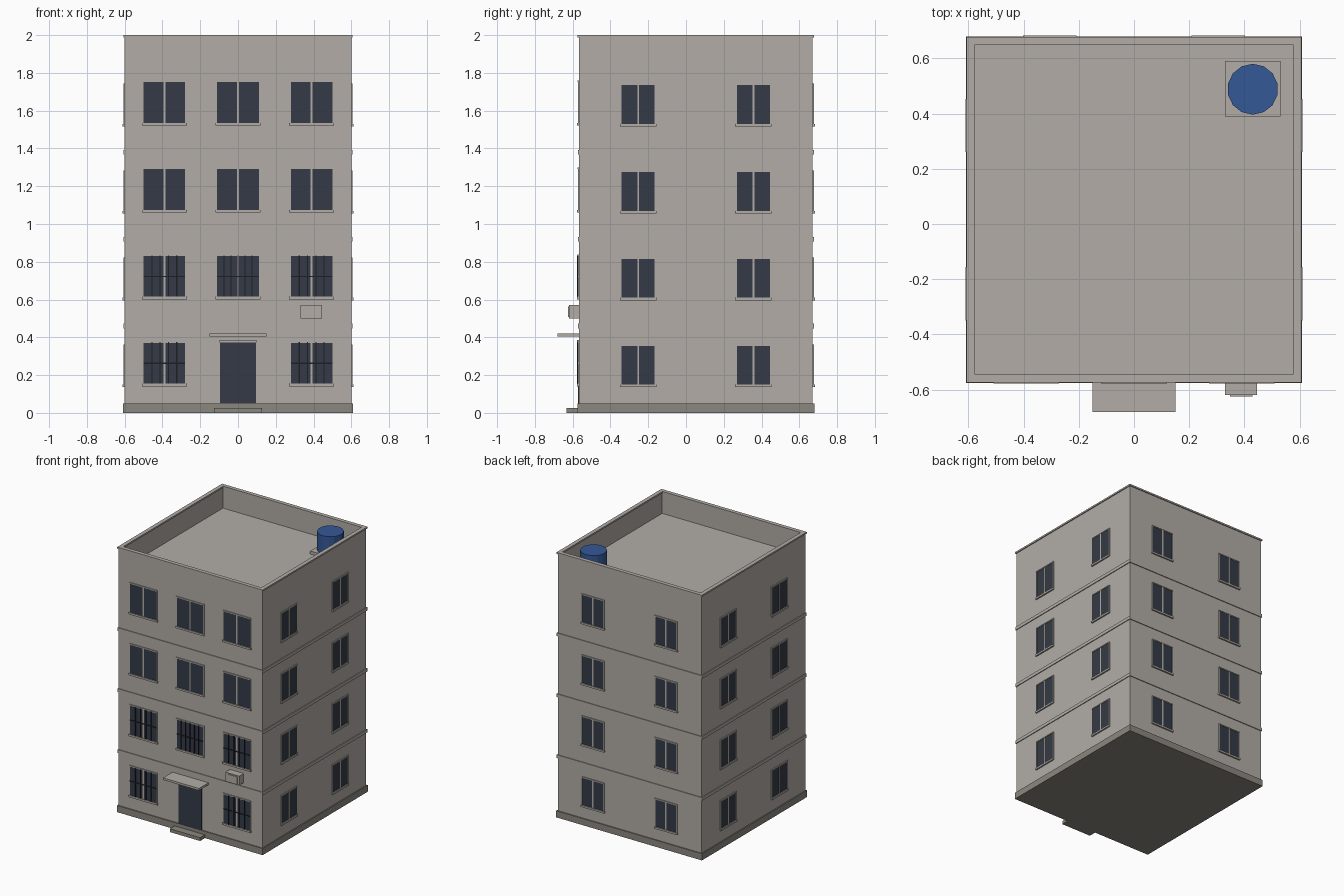
import bpy
import bmesh
from math import pi
from mathutils import Matrix, Vector

if "Cube" in bpy.data.objects:
    bpy.data.objects.remove(bpy.data.objects["Cube"])


def material(name, r, g, b):
    m = bpy.data.materials.new(name)
    m.use_nodes = True
    m.diffuse_color = (r, g, b, 1)
    m.node_tree.nodes["Principled BSDF"].inputs["Base Color"].default_value = (r, g, b, 1)
    return m


WALL = material("warm grey plaster", 0.445, 0.415, 0.38)
STONE = material("dark grey stone", 0.26, 0.24, 0.21)
GLASS = material("dark blue glass", 0.034, 0.042, 0.061)
IRON = material("black iron", 0.012, 0.013, 0.017)
BLUE = material("blue plastic", 0.036, 0.098, 0.305)


def add_box(bm, x, y, z):
    """Add a box from (low, high) pairs."""
    size = Matrix.Diagonal((x[1] - x[0], y[1] - y[0], z[1] - z[0], 1))
    mid = Vector((sum(x) / 2, sum(y) / 2, sum(z) / 2))
    bmesh.ops.create_cube(bm, size=1, matrix=Matrix.Translation(mid) @ size)


def finish(bm, name, mat, matrix=None):
    if matrix:
        bm.transform(matrix)
    mesh = bpy.data.meshes.new(name)
    bm.to_mesh(mesh)
    bm.free()
    mesh.materials.append(mat)
    obj = bpy.data.objects.new(name, mesh)
    bpy.context.collection.objects.link(obj)
    return obj


def box(name, mat, x, y, z):
    bm = bmesh.new()
    add_box(bm, x, y, z)
    return finish(bm, name, mat)


HX, HY, CY = 0.6, 0.619, 0.052      # wall half sizes and centre
FLOOR = 0.46
FRONT = CY - HY


def slab(name, mat, grow, z):
    return box(name, mat, (-HX - grow, HX + grow), (CY - HY - grow, CY + HY + grow), z)


# Body with sunken roof behind the parapet
bm = bmesh.new()
add_box(bm, (-HX, HX), (CY - HY, CY + HY), (0.04, 1.99))
bm.normal_update()
top = max(bm.faces, key=lambda f: f.calc_center_median().z)
bmesh.ops.inset_region(bm, faces=[top], thickness=0.022)
roof = bmesh.ops.extrude_discrete_faces(bm, faces=[top])["faces"][0]
bmesh.ops.translate(bm, verts=roof.verts, vec=(0, 0, -0.16))
finish(bm, "walls_and_roof", WALL)

# Coping ring on the parapet
bm = bmesh.new()
ox, oy, w = HX + 0.007, HY + 0.007, 0.03
for s in (-1, 1):
    add_box(bm, sorted((s * ox, s * (ox - w))), (CY - oy, CY + oy), (1.988, 2))
    add_box(bm, (w - ox, ox - w), sorted((CY + s * oy, CY + s * (oy - w))), (1.988, 2))
finish(bm, "parapet_coping", WALL)

# Plinth and storey bands
slab("plinth", STONE, 0.008, (0, 0.05))


def band(i):
    # Hollow band of four strips
    bm = bmesh.new()
    z = (i * FLOOR - 0.012, i * FLOOR + 0.012)
    for s in (-1, 1):
        add_box(bm, sorted((s * (HX - 0.01), s * (HX + 0.006))),
                (CY - HY - 0.006, CY + HY + 0.006), z)
        add_box(bm, (0.01 - HX, HX - 0.01),
                sorted((CY + s * (HY - 0.01), CY + s * (HY + 0.006))), z)
    finish(bm, f"storey_band_{i}", WALL)


for i in (1, 2, 3):
    band(i)


def window(parts, u, z0, width, height, bars=0):
    """Add one window to the facade meshes; outward is -y."""
    glass, trim, grille = parts
    h, z1 = width / 2, z0 + height
    add_box(glass, (u - h, u + h), (-0.004, 0.01), (z0, z1))
    add_box(trim, (u - 0.005, u + 0.005), (-0.006, 0.01), (z0, z1))
    add_box(trim, (u - h - 0.009, u + h + 0.009), (-0.011, 0.01), (z0 - 0.014, z0))
    add_box(trim, (u - h - 0.006, u + h + 0.006), (-0.007, 0.01), (z1, z1 + 0.008))
    for s in (-1, 1):
        e = u + s * (h + 0.003)
        add_box(trim, (e - 0.003, e + 0.003), (-0.006, 0.01), (z0, z1))
    if bars:
        # Iron bars in front of the pane
        for k in range(bars):
            b = u + width * ((k + 1) / (bars + 1) - 0.5)
            add_box(grille, (b - 0.003, b + 0.003), (-0.011, -0.005), (z0 - 0.003, z1 + 0.003))
        mid = z0 + height / 2
        add_box(grille, (u - h, u + h), (-0.01, -0.006), (mid - 0.003, mid + 0.003))


facades = {"front": (0, HY), "right_hand": (pi / 2, HX),
           "back": (pi, HY), "left_hand": (-pi / 2, HX)}
for name, (angle, reach) in facades.items():
    parts = [bmesh.new() for _ in range(3)]
    for level in range(4):
        base = level * FLOOR
        if name == "front":
            for u in (-0.39, 0, 0.39):
                if level or u:
                    bars = 0 if level > 1 else (4 if u else 5)
                    window(parts, u, base + 0.155, 0.22, 0.216, bars)
        else:
            for u in (-0.305, 0.305):
                window(parts, u, base + 0.15, 0.175, 0.205)
    place = (Matrix.Translation((0, CY, 0)) @ Matrix.Rotation(angle, 4, "Z")
             @ Matrix.Translation((0, -reach, 0)))
    finish(parts[0], name + "_window_panes", GLASS, place)
    finish(parts[1], name + "_window_trim", WALL, place)
    if parts[2].verts:
        finish(parts[2], name + "_window_bars", IRON, place)
    else:
        parts[2].free()

# Entrance
box("door", GLASS, (-0.095, 0.095), (FRONT - 0.006, FRONT + 0.01), (0.05, 0.373))
box("door_lintel", WALL, (-0.098, 0.098), (FRONT - 0.01, FRONT + 0.01), (0.373, 0.387))
box("door_canopy", WALL, (-0.15, 0.15), (-0.68, FRONT + 0.01), (0.405, 0.421))
box("door_step", STONE, (-0.126, 0.126), (-0.632, FRONT), (0, 0.025))

# Air conditioner on the front wall
box("air_conditioner", WALL, (0.33, 0.445), (-0.62, FRONT + 0.01), (0.5, 0.57))
box("air_conditioner_grille", WALL, (0.347, 0.43), (-0.625, -0.62), (0.508, 0.562))

# Water tank on its pad
box("tank_pad", WALL, (0.33, 0.53), (0.39, 0.59), (1.82, 1.853))
bm = bmesh.new()
bmesh.ops.create_cone(bm, cap_ends=True, segments=14, radius1=0.092, radius2=0.092,
                      depth=0.14, matrix=Matrix.Translation((0.43, 0.488, 1.922)))
finish(bm, "water_tank", BLUE)
